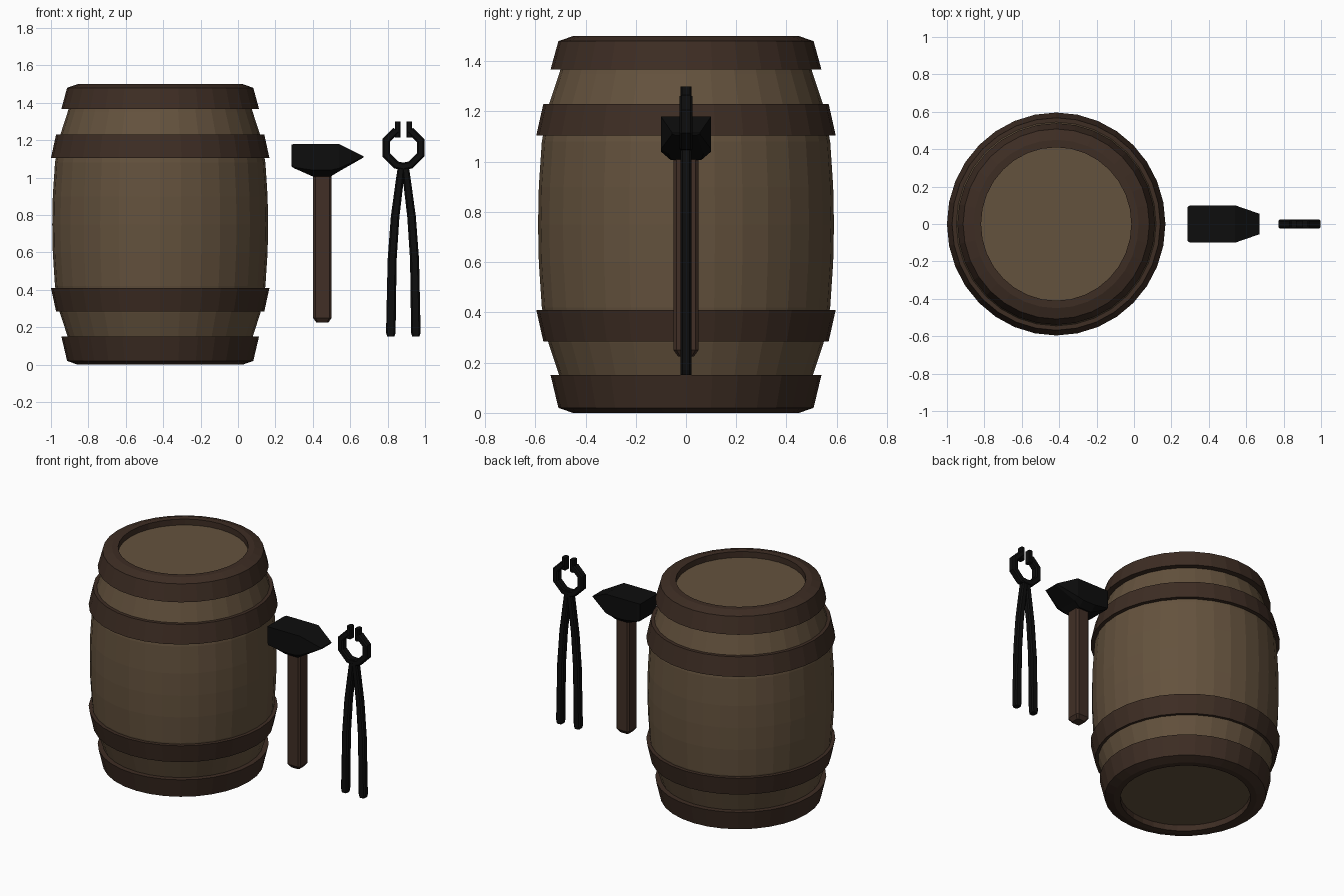
import bpy, bmesh, math
from mathutils import Vector

if "Cube" in bpy.data.objects:
    bpy.data.objects.remove(bpy.data.objects["Cube"])


def material(name, rgb):
    m = bpy.data.materials.new(name)
    m.diffuse_color = (*rgb, 1)
    m.use_nodes = True
    m.node_tree.nodes["Principled BSDF"].inputs["Base Color"].default_value = m.diffuse_color
    return m


OAK = material("oak wood", (0.127, 0.084, 0.047))
HOOP = material("dark brown hoop", (0.047, 0.026, 0.017))
GRIP = material("handle wood", (0.052, 0.028, 0.019))
IRON = material("black iron", (0.004, 0.004, 0.004))


def loft(name, rings, mat, loc=(0, 0, 0), closed=False):
    """Skin a list of equal-sized point rings; cap the ends unless closed."""
    bm = bmesh.new()
    vs = [[bm.verts.new(p) for p in r] for r in rings]
    n, count = len(vs[0]), len(vs)
    for i in range(count if closed else count - 1):
        a, b = vs[i], vs[(i + 1) % count]
        for j in range(n):
            k = (j + 1) % n
            bm.faces.new((a[j], a[k], b[k], b[j]))
    if not closed:
        bm.faces.new(vs[0])
        bm.faces.new(vs[-1])
    bmesh.ops.recalc_face_normals(bm, faces=bm.faces)
    me = bpy.data.meshes.new(name)
    bm.to_mesh(me)
    bm.free()
    me.materials.append(mat)
    ob = bpy.data.objects.new(name, me)
    ob.location = loc
    bpy.context.collection.objects.link(ob)
    return ob


BARREL = (-0.416, 0, 0)
H = 1.5


def lathe(name, profile, mat, closed=False, n=32):
    rings = [[(0.98 * r * math.cos(2 * math.pi * i / n), r * math.sin(2 * math.pi * i / n), z)
              for i in range(n)] for r, z in profile]
    return loft(name, rings, mat, BARREL, closed)


# Barrel body with recessed heads at both ends
half = [(0.408, 0.04), (0.45, 0.045), (0.478, 0.06), (0.505, 0.15), (0.548, 0.28), (0.574, 0.42), (0.586, 0.6)]
body = half + [(0.589, 0.75)] + [(r, H - z) for r, z in reversed(half)]
lathe("barrel_body", body, OAK)

# Hoops, mirrored about mid height
rim = [(0.41, 0.045), (0.41, 0.0), (0.45, 0.0), (0.508, 0.02), (0.539, 0.15), (0.48, 0.15), (0.46, 0.045)]
belt = [(0.53, 0.285), (0.568, 0.285), (0.596, 0.41), (0.55, 0.41)]
for part, prof in (("end_hoop", rim), ("middle_hoop", belt)):
    lathe("lower_" + part, prof, HOOP, True)
    top = [(r, H - z + (0.015 if part == "middle_hoop" else 0) - 0.0) for r, z in prof]
    if part == "end_hoop":
        top = [(r, z if z > 1.4 else z + 0.018) for r, z in top]
    lathe("upper_" + part, top, HOOP, True)

# Hammer head: sections along x (x, half width, top, side bottom, bottom, bottom half width)
sections = [(0.285, 0.09, 1.175, 1.07, 1.06, 0.08), (0.30, 0.10, 1.18, 1.055, 1.05, 0.085),
            (0.40, 0.10, 1.18, 1.04, 1.006, 0.06), (0.495, 0.10, 1.18, 1.04, 1.006, 0.06),
            (0.54, 0.10, 1.18, 1.05, 1.033, 0.07), (0.67, 0.055, 1.115, 1.11, 1.107, 0.045)]
loft("hammer_head", [[(x, -w, t), (x, w, t), (x, w, m), (x, wb, b), (x, -wb, b), (x, -w, m)]
                     for x, w, t, m, b, wb in sections], IRON)


def octagon(w, d, c):
    """Rectangle with cut corners; half sizes w and d, corner cut c."""
    return [(w, -d + c), (w, d - c), (w - c, d), (-w + c, d),
            (-w, d - c), (-w, -d + c), (-w + c, -d), (w - c, -d)]


# Hammer handle with tapered end
loft("hammer_handle", [[(x, y, z) for x, y in octagon(s, s, s * 0.25)]
                       for s, z in ((0.032, 0.225), (0.05, 0.25), (0.05, 1.03))], GRIP, (0.451, 0, 0))


def sweep(name, path, widths, depth):
    """Sweep a cut-corner bar along a path of (x, z) points with mitred corners."""
    pts = [Vector(p) for p in path]
    rings = []
    for i, p in enumerate(pts):
        a = (p - pts[i - 1]).normalized() if i else None
        b = (pts[i + 1] - p).normalized() if i < len(pts) - 1 else None
        t = ((a or b) + (b or a)).normalized()
        k = 1 / max(0.5, t.dot(a or b))
        rings.append([(p.x + t.y * u * k, v, p.y - t.x * u * k)
                      for u, v in octagon(widths[i], depth, min(widths[i], depth) * 0.4)])
    return loft(name, rings, IRON, (0.884, 0, 0))


# Tongs: jaw ring halves, prongs and long arms on each side
R, CZ = 0.1, 1.16
for side, s in (("left", -1), ("right", 1)):
    jaw = [(s * R * math.cos(math.radians(a)), CZ + R * math.sin(math.radians(a)))
           for a in (67.5, 22.5, -22.5, -67.5, -90)]
    sweep(side + "_jaw", jaw, [0.02] * 5, 0.025)
    sweep(side + "_prong", [(s * 0.031, 1.215), (s * 0.031, 1.3)], [0.0145] * 2, 0.022)
    arm = [(s * 0.008, 1.08), (s * 0.02, 0.98), (s * 0.044, 0.79),
           (s * 0.06, 0.56), (s * 0.067, 0.17), (s * 0.067, 0.15)]
    sweep(side + "_arm", arm, [0.018, 0.021, 0.023, 0.024, 0.0255, 0.019], 0.022)
